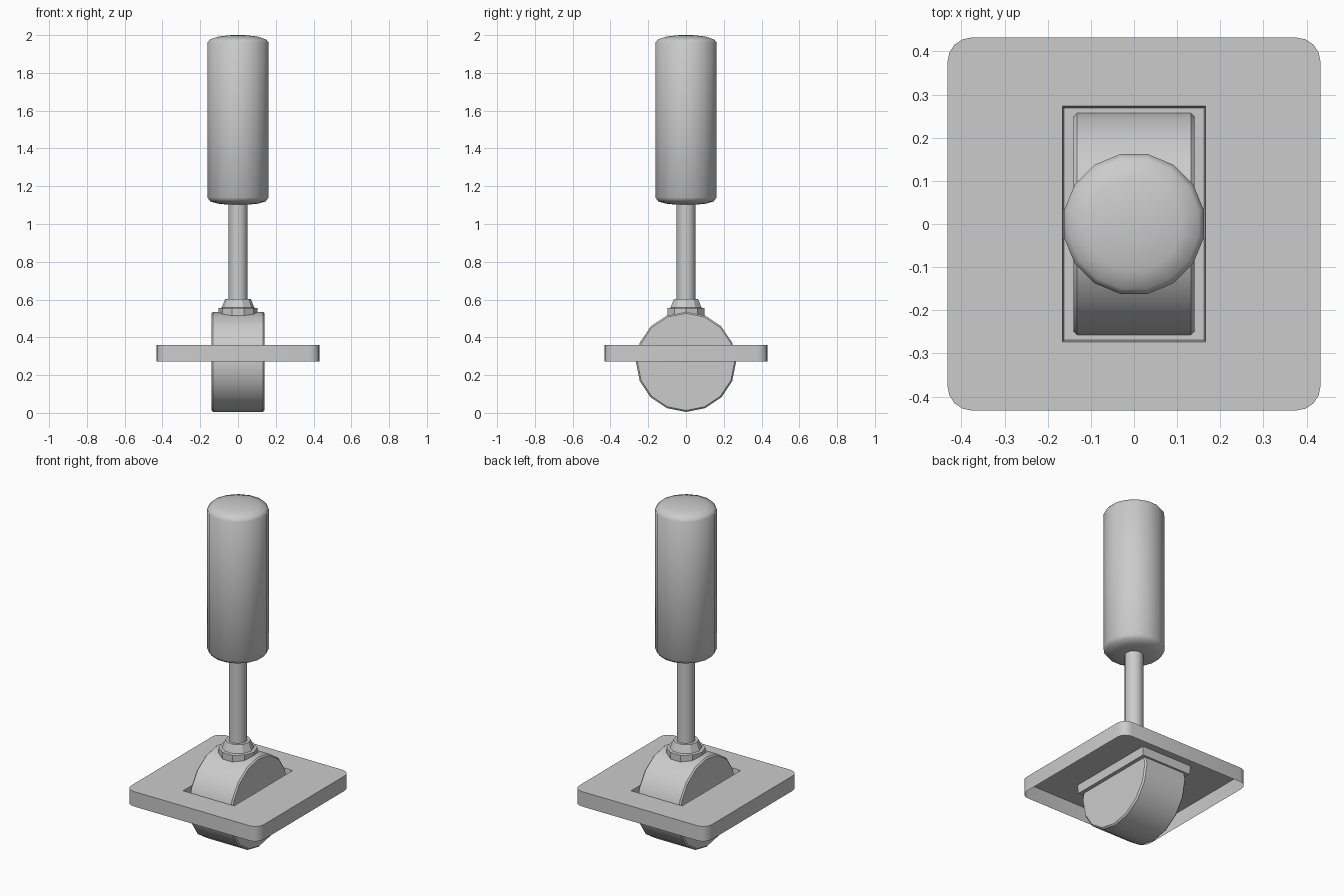
import bpy, bmesh, math
from mathutils import Matrix

if "Cube" in bpy.data.objects:
    bpy.data.objects.remove(bpy.data.objects["Cube"])


def finish(name, bm, angle=40):
    bmesh.ops.remove_doubles(bm, verts=bm.verts, dist=1e-5)
    mesh = bpy.data.meshes.new(name)
    bm.to_mesh(mesh)
    bm.free()
    obj = bpy.data.objects.new(name, mesh)
    bpy.context.collection.objects.link(obj)
    bpy.ops.object.select_all(action='DESELECT')
    obj.select_set(True)
    bpy.context.view_layer.objects.active = obj
    bpy.ops.object.shade_smooth_by_angle(angle=math.radians(angle))
    return obj


def lathe(name, profile, sides, start=0.0, angle=40):
    """Revolve (radius, z) points about z."""
    bm = bmesh.new()
    rings = [[bm.verts.new((r * math.cos(start + math.tau * i / sides),
                            r * math.sin(start + math.tau * i / sides), z))
              for i in range(sides)] for r, z in profile]
    for a, b in zip(rings, rings[1:]):
        for i in range(sides):
            j = (i + 1) % sides
            bm.faces.new((a[i], a[j], b[j], b[i]))
    bm.faces.new(rings[0][::-1])
    bm.faces.new(rings[-1])
    return finish(name, bm, angle)


def rounded_square(half, radius, steps):
    pts = []
    for k in range(4):
        mid = math.pi / 4 + k * math.pi / 2
        cx = math.copysign(half - radius, math.cos(mid))
        cy = math.copysign(half - radius, math.sin(mid))
        for s in range(steps + 1):
            a = k * math.pi / 2 + s / steps * math.pi / 2
            pts.append((cx + radius * math.cos(a), cy + radius * math.sin(a)))
    return pts


def base_plate():
    """Open-bottomed plate with a sunken rectangular slot."""
    bm = bmesh.new()
    steps = 4
    n = steps + 1
    outline = rounded_square(0.432, 0.055, steps)
    top = [bm.verts.new((x, y, 0.36)) for x, y in outline]
    low = [bm.verts.new((x, y, 0.272)) for x, y in outline]
    corners = ((1, 1), (-1, 1), (-1, -1), (1, -1))
    slot = [bm.verts.new((sx * 0.166, sy * 0.273, 0.36)) for sx, sy in corners]
    floor = [bm.verts.new((sx * 0.162, sy * 0.269, 0.31)) for sx, sy in corners]
    for i in range(len(top)):
        j = (i + 1) % len(top)
        bm.faces.new((low[i], low[j], top[j], top[i]))
    for k in range(4):
        m = (k + 1) % 4
        for s in range(steps):
            bm.faces.new((top[k * n + s], top[k * n + s + 1], slot[k]))
        bm.faces.new((top[k * n + steps], top[m * n], slot[m], slot[k]))
        bm.faces.new((slot[k], slot[m], floor[m], floor[k]))
    bm.faces.new(floor)
    return finish("base_plate", bm, 30)


base_plate()

# pivot wheel lying across x
wheel = lathe("pivot_wheel", [(0.257, -0.14), (0.265, -0.132),
                              (0.265, 0.132), (0.257, 0.14)], 16)
wheel.data.transform(Matrix.Translation((0, 0, 0.27)) @ Matrix.Rotation(math.pi / 2, 4, 'Y'))

# collar, rod and grip of the lever
lathe("rod_collar", [(0.103, 0.49), (0.103, 0.555), (0.086, 0.557), (0.068, 0.602), (0.05, 0.602)],
      10, angle=30)
lathe("lever_rod", [(0.05, 0.56), (0.05, 1.12)], 16)
lathe("grip", [(0.05, 1.102), (0.11, 1.108), (0.15, 1.12), (0.165, 1.14), (0.165, 1.96),
               (0.153, 1.977), (0.11, 1.991), (0.05, 1.999), (0.01, 2.0)],
      16, start=math.pi / 16, angle=50)
